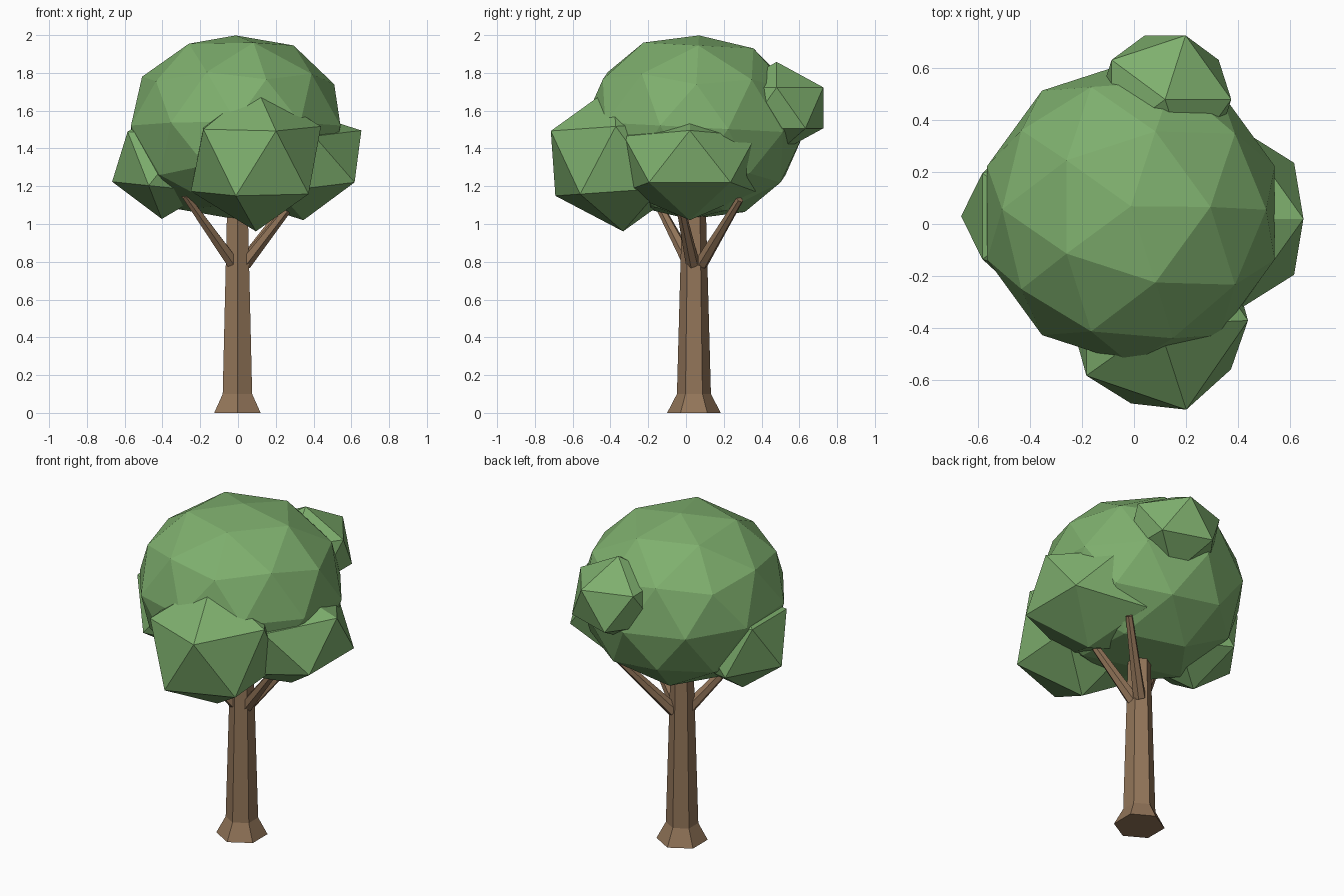
import bpy, bmesh
from math import radians, pi
from mathutils import Vector, Matrix

cube = bpy.data.objects.get("Cube")
if cube:
    bpy.data.objects.remove(cube, do_unlink=True)


def material(name, rgb):
    mat = bpy.data.materials.new(name)
    mat.use_nodes = True
    color = (*rgb, 1)
    mat.diffuse_color = color
    bsdf = mat.node_tree.nodes["Principled BSDF"]
    bsdf.inputs["Base Color"].default_value = color
    bsdf.inputs["Roughness"].default_value = 0.9
    return mat


leaf = material("leaf green", (0.21, 0.43, 0.155))
bark = material("bark brown", (0.29, 0.178, 0.1))


def finish(name, bm, mat):
    bmesh.ops.recalc_face_normals(bm, faces=bm.faces)
    mesh = bpy.data.meshes.new(name)
    bm.to_mesh(mesh)
    bm.free()
    mesh.materials.append(mat)
    obj = bpy.data.objects.new(name, mesh)
    bpy.context.collection.objects.link(obj)
    return obj


def foliage(name, center, size, detail, tilt=(0, 0), flat=1):
    """Faceted ball of leaves; flat pushes in its top and bottom points."""
    bm = bmesh.new()
    bmesh.ops.create_icosphere(bm, subdivisions=detail, radius=1)
    for v in bm.verts:
        v.co.z = max(-flat, min(flat, v.co.z))
    turn = Matrix.Rotation(radians(tilt[0]), 4, 'X') @ Matrix.Rotation(radians(tilt[1]), 4, 'Y')
    bm.transform(Matrix.Translation(center) @ turn @ Matrix.Diagonal((*size, 1)))
    return finish(name, bm, leaf)


def cone_between(bm, start, end, r1, r2):
    """Six-sided tapered branch from start to end."""
    start, end = Vector(start), Vector(end)
    axis = end - start
    place = Matrix.Translation((start + end) / 2) @ axis.to_track_quat('Z', 'Y').to_matrix().to_4x4()
    bmesh.ops.create_cone(bm, cap_ends=True, segments=6, radius1=r1, radius2=r2,
                          depth=axis.length, matrix=place)


# Trunk: hexagonal rings with a flared foot
bm = bmesh.new()
rings = []
for z, r in [(0, 0.142), (0.1, 0.09), (1.2, 0.06)]:
    ring = []
    for i in range(6):
        spoke = Matrix.Rotation(pi / 2 + i * pi / 3, 3, 'Z') @ Vector((r, 0, 0))
        ring.append(bm.verts.new(spoke + Vector((-0.003, 0.042, z))))
    rings.append(ring)
for low, high in zip(rings, rings[1:]):
    for i in range(6):
        j = (i + 1) % 6
        bm.faces.new((low[i], low[j], high[j], high[i]))
bm.faces.new(rings[0])
bm.faces.new(rings[-1])
finish("trunk", bm, bark)

# Branches reaching up into the foliage
branches = {
    "back_left_branch": ((0.027, 0.08, 0.79), (0.275, 0.285, 1.13)),
    "left_branch": ((0.035, 0.035, 0.79), (0.31, -0.04, 1.14)),
    "right_branch": ((-0.025, 0.02, 0.79), (-0.28, -0.17, 1.15)),
}
for name, (start, end) in branches.items():
    bm = bmesh.new()
    cone_between(bm, start, end, 0.037, 0.02)
    finish(name, bm, bark)

# Crown and the four smaller leaf clusters around it
foliage("crown", (-0.012, 0.043, 1.512), (0.583, 0.583, 0.51), 2, (-3, 0), 0.955)
foliage("front_leaf_cluster", (0.095, -0.36, 1.345), (0.385, 0.405, 0.385), 1, (4, 0))
foliage("left_leaf_cluster", (0.31, 0.02, 1.318), (0.405, 0.41, 0.3), 1, (0, -7))
foliage("right_leaf_cluster", (-0.372, 0.03, 1.33), (0.315, 0.315, 0.305), 1, (0, 6))
foliage("back_leaf_cluster", (0.12, 0.48, 1.615), (0.285, 0.29, 0.243), 1)
